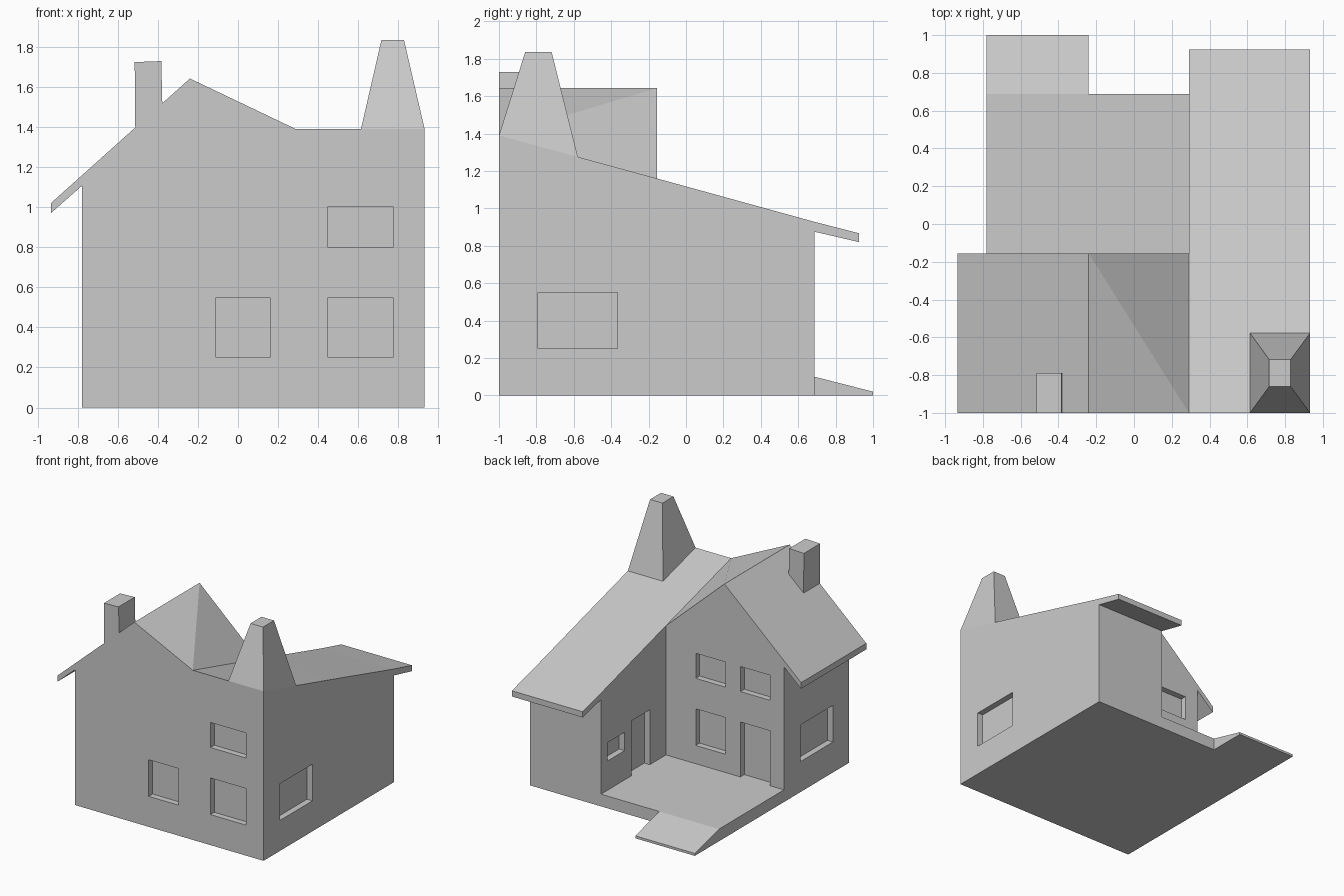
import bpy, bmesh

if "Cube" in bpy.data.objects:
    bpy.data.objects.remove(bpy.data.objects["Cube"])

XL, XM, XR = -0.78, 0.29, 0.932      # left wall, wing division, right wall
YF, YG, YB = -1.0, -0.155, 0.687     # front wall, gable end, back wall
RIDGE, DEPTH = -0.24, 0.05           # ridge position, recess depth


def finish(name, bm):
    bmesh.ops.recalc_face_normals(bm, faces=bm.faces)
    mesh = bpy.data.meshes.new(name)
    bm.to_mesh(mesh)
    bm.free()
    obj = bpy.data.objects.new(name, mesh)
    bpy.context.collection.objects.link(obj)
    return obj


def loft(bm, a, b):
    """Closed solid between two matching loops of points."""
    va, vb = [bm.verts.new(p) for p in a], [bm.verts.new(p) for p in b]
    bm.faces.new(va)
    bm.faces.new(vb)
    for i in range(len(va)):
        j = (i + 1) % len(va)
        bm.faces.new((va[i], va[j], vb[j], vb[i]))
    return va, vb


def prism_x(name, profile, x0, x1):
    bm = bmesh.new()
    loft(bm, [(x0, y, z) for y, z in profile], [(x1, y, z) for y, z in profile])
    return finish(name, bm)


def prism_y(name, profile, y0, y1):
    bm = bmesh.new()
    loft(bm, [(x, y0, z) for x, z in profile], [(x, y1, z) for x, z in profile])
    return finish(name, bm)


def cut_recesses(obj, boxes):
    """Cut shallow window and door recesses, boxes as (x0, x1, y0, y1, z0, z1)."""
    bm = bmesh.new()
    for x0, x1, y0, y1, z0, z1 in boxes:
        ring = [(x0, y0), (x1, y0), (x1, y1), (x0, y1)]
        loft(bm, [(x, y, z0) for x, y in ring], [(x, y, z1) for x, y in ring])
    cutter = finish(obj.name + "_cutter", bm)
    cutter.hide_render = True
    mod = obj.modifiers.new("recesses", 'BOOLEAN')
    mod.operation, mod.solver, mod.object = 'DIFFERENCE', 'EXACT', cutter
    bpy.context.view_layer.objects.active = obj
    bpy.ops.object.modifier_apply(modifier=mod.name)
    bpy.data.objects.remove(cutter)


def front(x0, x1, z0, z1):
    return (x0, x1, YF - 0.1, YF + DEPTH, z0, z1)


def gable_end(x0, x1, z0, z1):
    return (x0, x1, YG - DEPTH, YG + 0.1, z0, z1)


# Gabled house with its overhanging eave; the right slope twists down to the wing
profile = [(XL, 0), (XL, 1.107), (-0.935, 0.97), (-0.935, 1.02),
           (RIDGE, 1.643), (XM, 1.39), (XM, 0)]
bm = bmesh.new()
va, vb = loft(bm, [(x, YF, z) for x, z in profile], [(x, YG, z) for x, z in profile])
vb[5].co.z = 1.16
bmesh.ops.connect_verts(bm, verts=[va[5], vb[4]])
house = finish("gabled_house", bm)
cut_recesses(house, [
    front(-0.11, 0.16, 0.25, 0.55),
    (XL - 0.1, XL + DEPTH, -0.79, -0.367, 0.25, 0.55),
    gable_end(-0.25, 0.02, 0.25, 0.55),
    gable_end(-0.25, 0.02, 0.80, 1.005),
    gable_end(-0.655, -0.385, 0.80, 1.005),
    gable_end(-0.655, -0.385, 0.10, 0.55),
])

# Long wing with a single sloping roof and back overhang
wing = prism_x("side_wing", [(YF, 0), (YF, 1.39), (YG, 1.16), (YB, 0.928), (0.925, 0.867),
                             (0.925, 0.82), (YB, 0.875), (YB, 0)], XM, XR)
cut_recesses(wing, [
    front(0.45, 0.775, 0.25, 0.55),
    front(0.45, 0.775, 0.80, 1.005),
    (XR - DEPTH, XR + 0.1, -0.79, -0.367, 0.25, 0.55),
    (XM - 0.1, XM + DEPTH, 0.055, 0.29, 0.10, 0.55),
    (XM - 0.1, XM + DEPTH, 0.38, 0.60, 0.34, 0.49),
])

# Terrace slab and the ramp leading up to it
prism_x("terrace", [(YG, 0), (YG, 0.1), (YB, 0.1), (YB, 0)], XL, XM)
prism_x("ramp", [(YB, 0), (YB, 0.1), (1.0, 0.02), (1.0, 0)], XL, RIDGE)

# Small square chimney standing on the left slope
prism_y("small_chimney", [(-0.513, 1.396), (-0.516, 1.725), (-0.383, 1.73), (-0.378, 1.519)],
        YF, -0.79)

# Tapered chimney at the front corner, its base following the wing roof
bm = bmesh.new()
loft(bm, [(0.614, YF, 1.39), (XR, YF, 1.39), (XR, -0.578, 1.275), (0.614, -0.578, 1.275)],
     [(0.716, -0.86, 1.835), (0.829, -0.86, 1.835), (0.829, -0.718, 1.835), (0.716, -0.718, 1.835)])
finish("tapered_chimney", bm)
